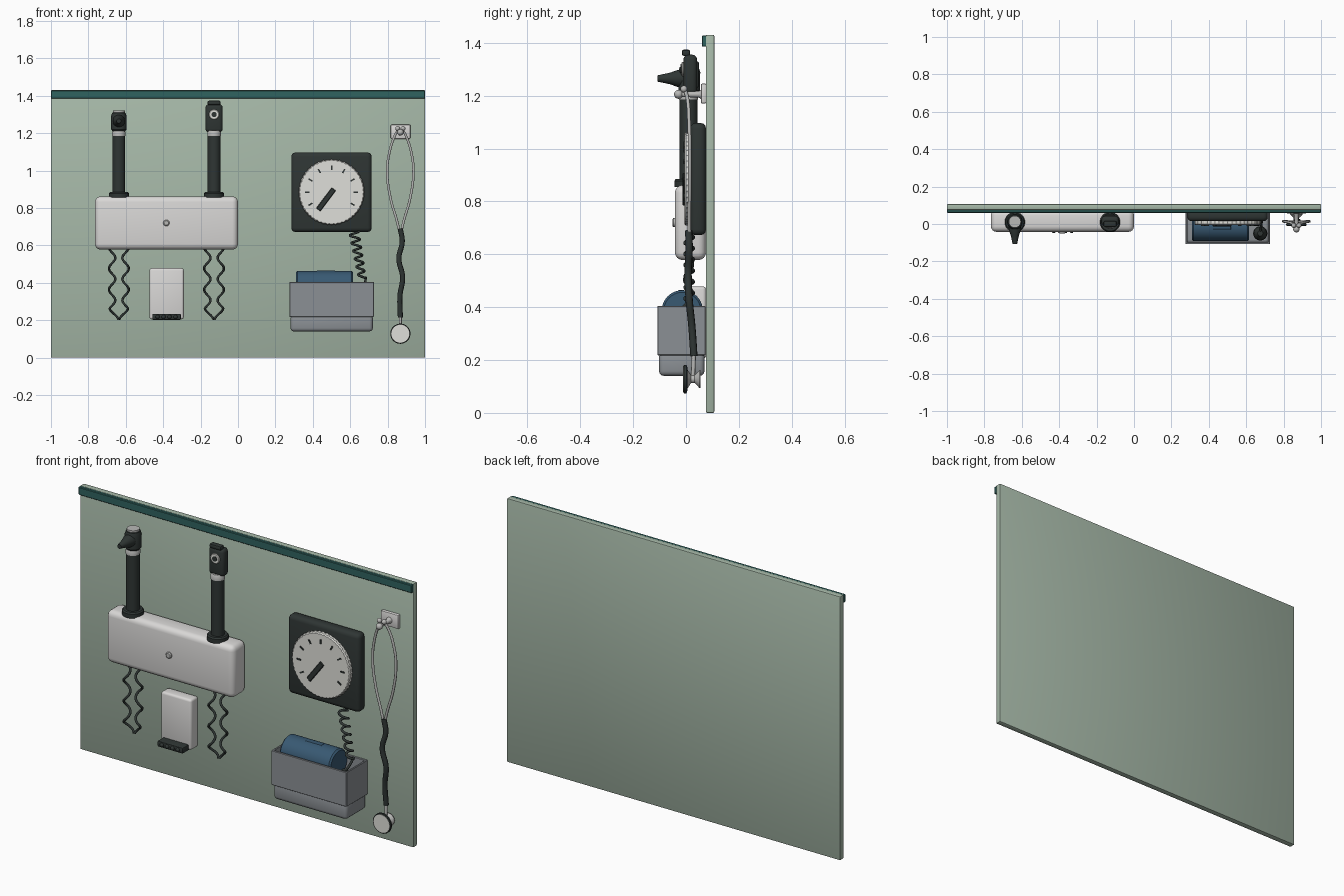
import bpy, bmesh, math
from mathutils import Vector, Matrix

if "Cube" in bpy.data.objects:
    bpy.data.objects.remove(bpy.data.objects["Cube"])


def material(name, r, g, b):
    m = bpy.data.materials.new(name)
    m.diffuse_color = (r, g, b, 1)
    m.use_nodes = True
    m.node_tree.nodes["Principled BSDF"].inputs["Base Color"].default_value = m.diffuse_color
    return m


SAGE = material("sage green", .38, .48, .39)
TEAL = material("dark teal", .03, .125, .115)
BLACK = material("soft black", .028, .036, .034)
WHITE = material("warm white", .70, .69, .68)
DIAL = material("dial white", .74, .74, .70)
GREY = material("basket grey", .26, .28, .30)
BLUE = material("cuff blue", .04, .10, .17)
METAL = material("metal grey", .48, .48, .47)


def finish(name, bm, mat, angle=35):
    bmesh.ops.recalc_face_normals(bm, faces=bm.faces)
    me = bpy.data.meshes.new(name)
    bm.to_mesh(me)
    bm.free()
    return add(name, me, mat, angle)


def add(name, me, mat, angle=35):
    for p in me.polygons:
        p.use_smooth = True
    me.set_sharp_from_angle(angle=math.radians(angle))
    me.materials.clear()
    me.materials.append(mat)
    ob = bpy.data.objects.new(name, me)
    bpy.context.collection.objects.link(ob)
    return ob


def box(name, x, y, z, mat, bevel=0, segs=3, lean=0):
    """Box from (min, max) ranges; lean pushes the bottom front edge forward."""
    bm = bmesh.new()
    bmesh.ops.create_cube(bm, size=1)
    for v in bm.verts:
        v.co = [r[0] if c < 0 else r[1] for c, r in zip(v.co, (x, y, z))]
        if v.co.y == min(y) and v.co.z == min(z):
            v.co.y -= lean
    for v in bm.verts:
        v.co = Vector(v.co)
    if bevel:
        bmesh.ops.bevel(bm, geom=bm.edges[:], offset=bevel, segments=segs,
                        profile=.5, affect='EDGES')
    return finish(name, bm, mat)


def lathe(name, loc, profile, mat, axis='z', n=32, notch=0):
    """Turned part from (radius, height); axis 'y' grows toward the front."""
    bm = bmesh.new()
    rings = []
    for r, h in profile:
        ring = []
        for i in range(n):
            a = 2 * math.pi * i / n
            rr = r - notch * (i % 2)
            ring.append(bm.verts.new((rr * math.cos(a), rr * math.sin(a), h)))
        rings.append(ring)
    for a, b in zip(rings, rings[1:]):
        for i in range(n):
            j = (i + 1) % n
            bm.faces.new((a[i], a[j], b[j], b[i]))
    bm.faces.new(rings[0])
    bm.faces.new(rings[-1])
    turn = {'z': Matrix(), 'y': Matrix.Rotation(math.pi / 2, 4, 'X'),
            'x': Matrix.Rotation(math.pi / 2, 4, 'Y')}[axis]
    bmesh.ops.transform(bm, matrix=Matrix.Translation(loc) @ turn, verts=bm.verts)
    return finish(name, bm, mat)


def ball(name, loc, r, mat):
    bm = bmesh.new()
    bmesh.ops.create_uvsphere(bm, u_segments=20, v_segments=12, radius=r)
    bmesh.ops.translate(bm, vec=loc, verts=bm.verts)
    return finish(name, bm, mat)


def tube(name, pts, r, mat, smooth=False):
    cu = bpy.data.curves.new(name, 'CURVE')
    cu.dimensions = '3D'
    cu.bevel_depth, cu.bevel_resolution, cu.use_fill_caps = r, 2, True
    if smooth:
        cu.resolution_u = 8
        sp = cu.splines.new('BEZIER')
        sp.bezier_points.add(len(pts) - 1)
        for b, p in zip(sp.bezier_points, pts):
            b.co = p
            b.handle_left_type = b.handle_right_type = 'AUTO'
    else:
        sp = cu.splines.new('POLY')
        sp.points.add(len(pts) - 1)
        for b, p in zip(sp.points, pts):
            b.co = (*p, 1)
    tmp = bpy.data.objects.new(name + "_curve", cu)
    bpy.context.collection.objects.link(tmp)
    dg = bpy.context.evaluated_depsgraph_get()
    me = bpy.data.meshes.new_from_object(tmp.evaluated_get(dg))
    bpy.data.objects.remove(tmp)
    return add(name, me, mat, 50)


# Wall board and top rail
box("wall_board", (-1, 1), (.075, .107), (0, 1.43), SAGE, .005, 2)
box("top_rail", (-1, 1), (.06, .078), (1.385, 1.428), TEAL, .003, 1)

# Charging housing with button
box("charger_housing", (-.765, 0), (-.042, .076), (.578, .862), WHITE, .03, 4)
lathe("charger_button", (-.383, -.04, .72), [(.017, 0), (.017, .008), (.012, .012)], METAL, 'y', 20)

# Two handles with collars, rings and twin coiled cords
for side, cx in (("left", -.637), ("right", -.128)):
    c = (cx, .01, 0)
    lathe(side + "_collar", c, [(.054, .855), (.054, .878), (.048, .885)], BLACK)
    lathe(side + "_handle", c, [(.034, .88), (.034, 1.19)], BLACK)
    lathe(side + "_handle_ring", c, [(.036, 1.186), (.036, 1.205), (.03, 1.215)], METAL)
    for s in (-1, 1):
        pts = []
        for i in range(81):
            t = i / 80
            a = 2 * math.pi * 3.4 * t
            fade = min(1, (1 - t) / .15)
            pts.append((cx + s * (.036 + .017 * math.cos(a)) * (.12 + .88 * fade),
                        .01 + .015 * math.sin(a), .59 - .385 * t))
        tube(side + "_cord", pts, .0065, BLACK)

# Ear scope head: body, cap and viewing cone
lathe("ear_scope_head", (-.637, .012, 0),
      [(.03, 1.205), (.041, 1.22), (.042, 1.29), (.036, 1.308), (.028, 1.312)], BLACK)
lathe("ear_scope_cap", (-.637, .012, 0), [(.032, 1.308), (.032, 1.32)], METAL)
lathe("ear_scope_cone", (-.637, 0, 1.265),
      [(.034, 0), (.032, .032), (.022, .06), (.012, .107)], BLACK, 'y')

# Eye scope head: body, lens ring and dial knob
box("eye_scope_head", (-.174, -.082), (-.01, .042), (1.205, 1.355), BLACK, .018, 3)
box("eye_scope_back", (-.155, -.101), (.03, .05), (1.23, 1.33), BLACK, .008, 2)
box("eye_scope_knob", (-.163, -.093), (-.016, .016), (1.35, 1.374), BLACK, .008, 2)
lathe("eye_scope_lens_ring", (-.128, -.008, 1.3), [(.027, 0), (.027, .006), (.024, .009)], DIAL, 'y')
lathe("eye_scope_lens", (-.128, -.014, 1.3), [(.014, 0), (.014, .006)], BLACK, 'y', 20)

# Tip dispenser with knobs along the base
box("tip_dispenser", (-.473, -.29), (.012, .076), (.205, .478), WHITE, .012, 3, .045)
box("dispenser_base", (-.458, -.305), (-.038, .07), (.202, .234), BLACK, .006, 2)
for i in range(4):
    ball("dispenser_knob", (-.43 + i * .032, -.038, .218), .011, BLACK)

# Pressure gauge
box("gauge_body", (.285, .715), (.015, .076), (.672, 1.097), BLACK, .022, 3)
GX, GZ = .5, .885
lathe("gauge_dial", (GX, .018, GZ), [(.177, 0), (.177, .018), (.172, .024)], DIAL, 'y', 96, .004)
for i in range(-4, 5):
    a = math.radians(i * 30)
    tick = box("gauge_tick", (-.004, .004), (-.003, .003), (.118, .142), BLACK)
    tick.matrix_world = Matrix.Translation((GX, -.007, GZ)) @ Matrix.Rotation(a, 4, 'Y')
needle = box("gauge_needle", (-.014, .014), (-.004, .004), (-.02, .118), BLACK, .003, 1)
needle.matrix_world = Matrix.Translation((GX, -.009, GZ)) @ Matrix.Rotation(math.radians(217), 4, 'Y')

# Coiled gauge hose running into the basket
tube("gauge_hose", [(.62 + .045 * t + (.026 - .008 * t) * math.cos(38 * t),
                     .012 + .016 * math.sin(38 * t), .675 - .255 * t)
                    for t in (i / 100 for i in range(101))], .0065, BLACK)
tube("hose_tail", [(.683, .017, .43), (.68, -.01, .40), (.675, -.05, .37)], .0065, BLACK, True)

# Basket: rounded tray below, four thin walls above
box("basket_tray", (.281, .721), (-.102, .07), (.14, .23), GREY, .018, 3)
for name, x, y in (("front", (.275, .727), (-.108, -.097)), ("back", (.275, .727), (.062, .073)),
                   ("left", (.275, .286), (-.108, .073)), ("right", (.716, .727), (-.108, .073))):
    box("basket_" + name, x, y, (.218, .405), GREY, .002, 1)

# Rolled cuff and squeeze bulb inside the basket
lathe("rolled_cuff", (.31, -.014, .386), [(.07, 0), (.078, .008), (.078, .297), (.07, .305)],
      BLUE, 'x', 40)
box("cuff_flap", (.42, .52), (-.03, -.005), (.456, .465), BLUE, .003, 1)
lathe("squeeze_bulb", (.675, -.05, 0),
      [(.015, .22), (.032, .25), (.038, .30), (.034, .345), (.02, .37), (.014, .385)], BLACK)

# Hook plate and peg
SX = .868
box("hook_plate", (.816, .922), (.056, .077), (1.17, 1.246), WHITE, .006, 2)
lathe("hook_peg", (SX, .06, 1.205), [(.02, 0), (.012, .012), (.01, .08)], METAL, 'y', 20)
ball("hook_ball", (SX, -.028, 1.205), .017, METAL)

# Stethoscope: metal ear tubes, flexible hose, chest piece
for s in (-1, 1):
    tube("ear_tube", [(SX + s * x, y, z) for x, y, z in
                      ((.008, -.005, 1.225), (.028, .005, 1.19), (.06, .012, 1.09), (.07, .014, .99),
                       (.052, .014, .85), (.018, .012, .73), (.004, .012, .67))], .007, METAL, True)
    ball("ear_tip", (SX + s * .014, -.008, 1.225), .013, METAL)
tube("stethoscope_hose", [(SX, .01, .69), (SX + .01, .012, .62), (SX - .008, .008, .53),
                          (SX + .012, .012, .43), (SX - .002, .022, .33), (SX, .03, .215)],
     .014, BLACK, True)
tube("chest_stem", [(SX, .03, .225), (SX, .026, .13)], .008, METAL)
lathe("chest_bell", (SX, .055, .128),
      [(.034, 0), (.034, .004), (.015, .022), (.015, .036), (.04, .052)], METAL, 'y')
lathe("chest_rim", (SX, .005, .128), [(.045, 0), (.054, .003), (.054, .012), (.05, .015)], BLACK, 'y')
lathe("chest_diaphragm", (SX, -.006, .128), [(.049, 0), (.049, .005)], DIAL, 'y')
